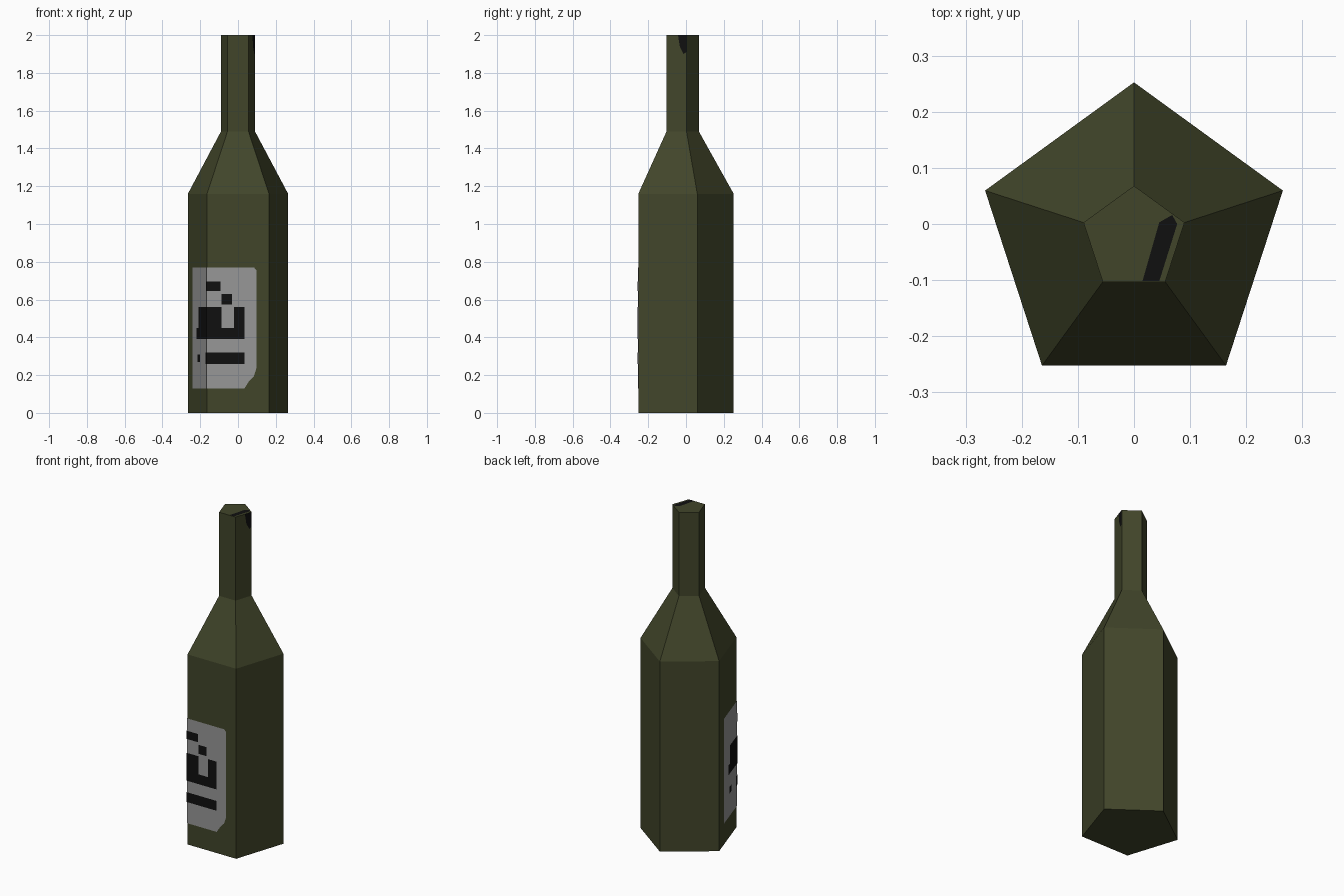
import bpy, bmesh, math
from mathutils import Vector

if "Cube" in bpy.data.objects:
    bpy.data.objects.remove(bpy.data.objects["Cube"])

CY = -0.0266          # axis of the five-sided body
BODY_R, NECK_R = 0.279, 0.0946


def material(name, rgb):
    m = bpy.data.materials.new(name)
    m.diffuse_color = (*rgb, 1)
    m.use_nodes = True
    m.node_tree.nodes["Principled BSDF"].inputs["Base Color"].default_value = m.diffuse_color
    return m


GREEN = material("bottle_green", (0.053, 0.060, 0.023))
GREY = material("label_grey", (0.31, 0.31, 0.31))
DARK = material("dark_ink", (0.005, 0.005, 0.005))


def corner(r, k, z=0):
    a = math.radians(90 + 72 * k)
    return Vector((r * math.cos(a), CY + r * math.sin(a), z))


def make_object(name, bm, mat):
    me = bpy.data.meshes.new(name)
    bm.to_mesh(me)
    bm.free()
    me.materials.append(mat)
    ob = bpy.data.objects.new(name, me)
    bpy.context.collection.objects.link(ob)
    return ob


def wrap(r, k, u, z, lift):
    """Point at distance u around the pentagon from corner k, height z."""
    rr = r + lift / math.cos(math.radians(36))
    a = corner(rr, k)
    b = corner(rr, k + (1 if u > 0 else -1))
    p = a + (b - a).normalized() * abs(u)
    return (p.x, p.y, z)


def plates(name, polys, mat, r, k, lift):
    bm = bmesh.new()
    for poly in polys:
        bm.faces.new([bm.verts.new(wrap(r, k, u, z, lift)) for u, z in poly])
    return make_object(name, bm, mat)


def rect(u0, u1, z0, z1):
    """Rectangle, split where it crosses the corner."""
    spans = [(u0, 0), (0, u1)] if u0 < 0 < u1 else [(u0, u1)]
    return [[(a, z0), (b, z0), (b, z1), (a, z1)] for a, b in spans]


# Bottle: body, shoulder and neck as stacked pentagon rings
bm = bmesh.new()
rings = [[bm.verts.new(corner(r, k, z)) for k in range(5)]
         for r, z in ((BODY_R, 0), (BODY_R, 1.16), (NECK_R, 1.49), (NECK_R, 2.0))]
for lo, hi in zip(rings, rings[1:]):
    for k in range(5):
        j = (k + 1) % 5
        bm.faces.new((lo[k], lo[j], hi[j], hi[k]))
bm.faces.new(rings[0][::-1])
bm.faces.new(rings[-1])
make_object("bottle", bm, GREEN)

# Label wrapped round the front left corner, with a torn lower corner
label = [[(0, 0.13), (0.20, 0.13), (0.225, 0.17), (0.25, 0.195), (0.264, 0.24),
          (0.264, 0.755), (0.25, 0.77), (0, 0.77)]]
label += rect(-0.246, 0, 0.13, 0.77)
plates("label", label, GREY, BODY_R, 2, 0.002)

# Abstract printed bars on the label
bars = (rect(-0.02, 0.20, 0.26, 0.32) + rect(-0.17, 0.20, 0.39, 0.45)
        + rect(-0.14, 0.08, 0.45, 0.56) + rect(0.145, 0.20, 0.45, 0.56)
        + rect(-0.01, 0.075, 0.645, 0.695) + rect(0.08, 0.135, 0.575, 0.63)
        + rect(-0.15, -0.11, 0.27, 0.31))
plates("label_bars", bars, DARK, BODY_R, 2, 0.004)

# Dark stain on the lip: side of the neck and top face
plates("lip_stain_side", [[(0.065, 2.0), (0.075, 1.94), (0.095, 1.90),
                           (0.111, 1.91), (0.111, 2.0)]], DARK, NECK_R, 3, 0.001)
bm = bmesh.new()
bm.faces.new([bm.verts.new((x, y, 2.001)) for x, y in
              ((0.015, -0.102), (0.045, -0.102), (0.077, 0.0), (0.068, 0.016), (0.045, 0.003))])
make_object("lip_stain_top", bm, DARK)
